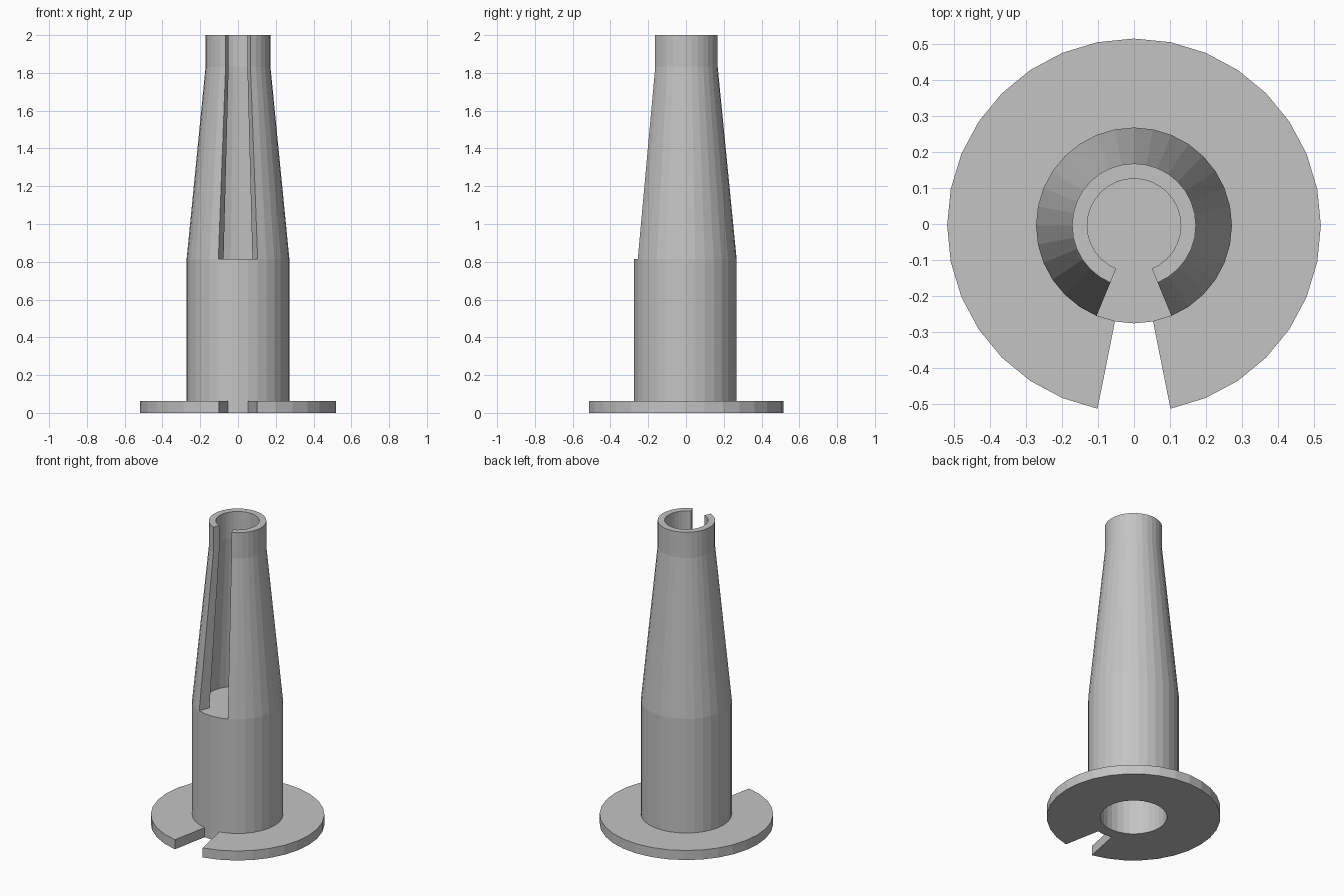
import bpy
import bmesh
from math import sin, cos, tau

if "Cube" in bpy.data.objects:
    bpy.data.objects.remove(bpy.data.objects["Cube"], do_unlink=True)

SIDES = 32
CENTRE_Y = -0.004
OUTER, BORE = 0.272, 0.2        # barrel radii
TIP_OUTER, TIP_BORE = 0.172, 0.13
RIM = 0.519                     # flange radius
FLOOR, CONE_TOP, TOP = 0.815, 1.83, 2.0

grey = bpy.data.materials.new("grey plastic")
grey.use_nodes = True
grey.diffuse_color = (0.55, 0.55, 0.55, 1)
grey.node_tree.nodes["Principled BSDF"].inputs["Base Color"].default_value = grey.diffuse_color


def revolve(name, profile, gap=0):
    """Turn a closed (radius, z) profile about z, leaving out `gap` sides each way from the front."""
    bm = bmesh.new()
    rings = []
    for i in range(gap, SIDES - gap + 1):
        a = tau * i / SIDES
        rings.append([bm.verts.new((r * sin(a), CENTRE_Y - r * cos(a), z)) for r, z in profile])
    n = len(profile)
    for a, b in zip(rings, rings[1:]):
        for j in range(n):
            k = (j + 1) % n
            if profile[j][0] == 0 and profile[k][0] == 0:
                continue            # edge lying on the axis
            bm.faces.new((a[j], a[k], b[k], b[j]))
    if gap:
        bm.faces.new(rings[0])
        bm.faces.new(rings[-1])
    bmesh.ops.remove_doubles(bm, verts=bm.verts, dist=0.0001)
    bmesh.ops.recalc_face_normals(bm, faces=bm.faces)
    mesh = bpy.data.meshes.new(name)
    bm.to_mesh(mesh)
    bm.free()
    mesh.materials.append(grey)
    obj = bpy.data.objects.new(name, mesh)
    bpy.context.collection.objects.link(obj)
    return obj


# Lower barrel: open underneath, closed by a floor at the top
revolve("lower_barrel", [(BORE, 0), (OUTER, 0), (OUTER, FLOOR), (0, FLOOR),
                         (0, FLOOR - 0.07), (BORE, FLOOR - 0.07)])

# Tapered upper sleeve with a wide slot down its front
revolve("slotted_sleeve", [(BORE, FLOOR), (OUTER, FLOOR), (TIP_OUTER, CONE_TOP), (TIP_OUTER, TOP),
                           (TIP_BORE, TOP), (TIP_BORE, CONE_TOP)], gap=2)

# Base flange with a wedge-shaped notch at the front
revolve("base_flange", [(OUTER, 0), (RIM, 0), (RIM, 0.063), (OUTER, 0.063)], gap=1)
